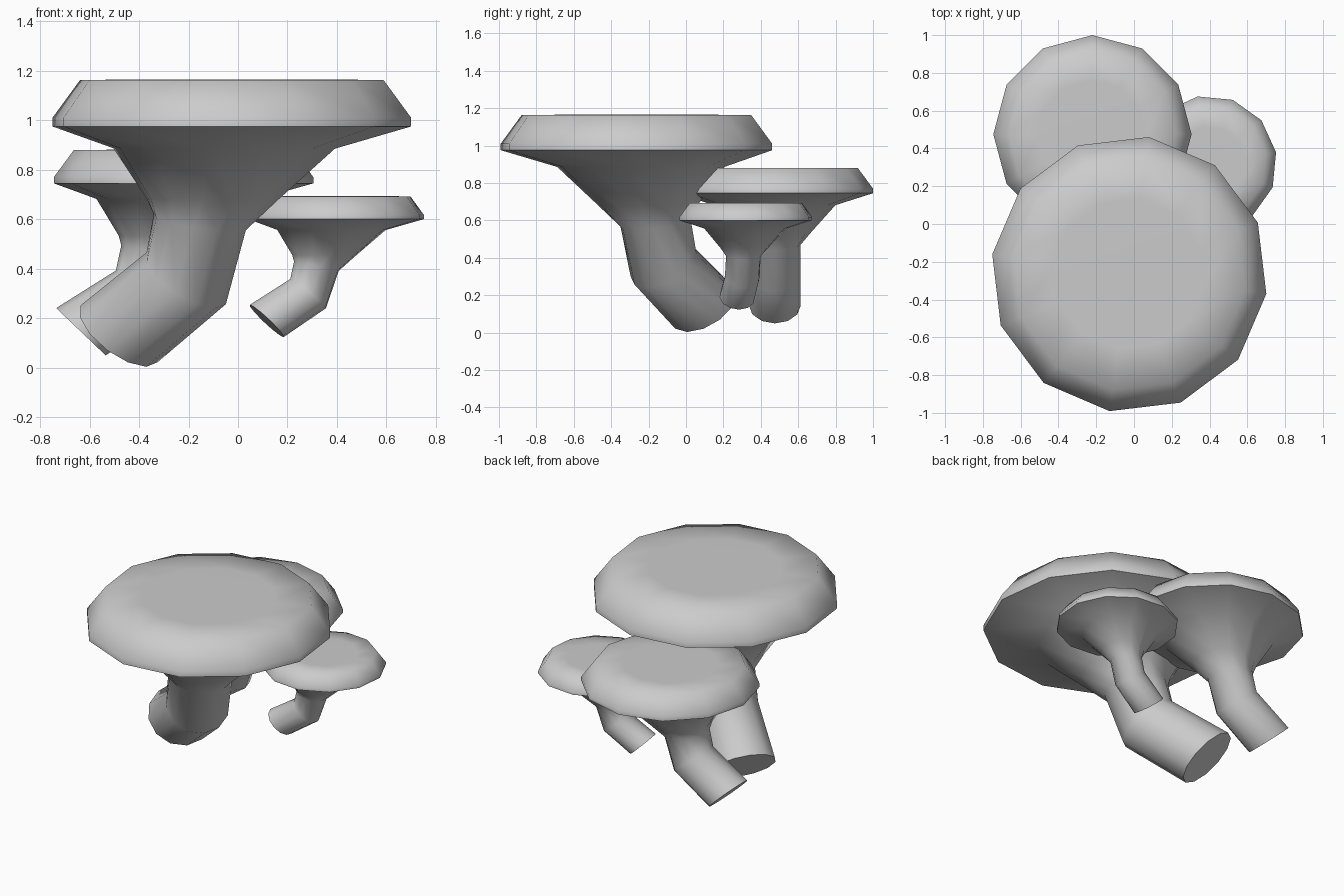
import bpy, bmesh, math
from mathutils import Matrix

if "Cube" in bpy.data.objects:
    bpy.data.objects.remove(bpy.data.objects["Cube"])

SIDES = 12
# each ring: right point (x, z), left point (x, z), measured from the cap rim centre
RINGS = [
    ((0.40, 0.19), (-0.40, 0.19)),        # flat middle of the cap
    ((0.62, 0.188), (-0.62, 0.188)),      # top edge of the cap
    ((0.733, 0.035), (-0.733, 0.035)),    # rim, upper
    ((0.733, 0.0), (-0.733, 0.0)),        # rim, lower
    ((0.413, -0.09), (-0.492, -0.088)),   # underside
    ((0.165, -0.30), (-0.367, -0.295)),   # neck
    ((0.022, -0.425), (-0.352, -0.35)),   # stem top
    ((-0.086, -0.735), (-0.383, -0.493)), # stem bend
    ((-0.44, -0.972), (-0.72, -0.705)),   # stem foot
]


def mushroom(name, centre, scale, turn):
    bm = bmesh.new()
    loops = []
    for (rx, rz), (lx, lz) in RINGS:
        cx, cz = (rx + lx) / 2, (rz + lz) / 2
        hx, hz = (rx - lx) / 2, (rz - lz) / 2
        r = math.hypot(hx, hz)
        loop = []
        for i in range(SIDES):
            a = 2 * math.pi * i / SIDES
            c, s = math.cos(a), math.sin(a)
            loop.append(bm.verts.new((cx + hx * c, r * s, cz + hz * c)))
        loops.append(loop)
    # skin between neighbouring rings
    for up, low in zip(loops, loops[1:]):
        for i in range(SIDES):
            j = (i + 1) % SIDES
            bm.faces.new((up[i], low[i], low[j], up[j]))
    # close the cap top and the foot
    bm.faces.new(loops[0])
    bm.faces.new(loops[-1][::-1])
    bmesh.ops.recalc_face_normals(bm, faces=bm.faces)
    bm.transform(Matrix.Translation(centre)
                 @ Matrix.Rotation(math.radians(turn), 4, 'Z')
                 @ Matrix.Scale(scale, 4))
    mesh = bpy.data.meshes.new(name)
    bm.to_mesh(mesh)
    bm.free()
    ob = bpy.data.objects.new(name, mesh)
    bpy.context.collection.objects.link(ob)
    bpy.ops.object.select_all(action='DESELECT')
    ob.select_set(True)
    bpy.context.view_layer.objects.active = ob
    bpy.ops.object.shade_smooth_by_angle(angle=math.radians(60))


mushroom("large_mushroom", (-0.025, -0.265, 0.975), 1.0, -38.2)
mushroom("medium_mushroom", (-0.22, 0.475, 0.745), 0.716, 0)
mushroom("small_mushroom", (0.397, 0.32, 0.60), 0.491, 9.5)
